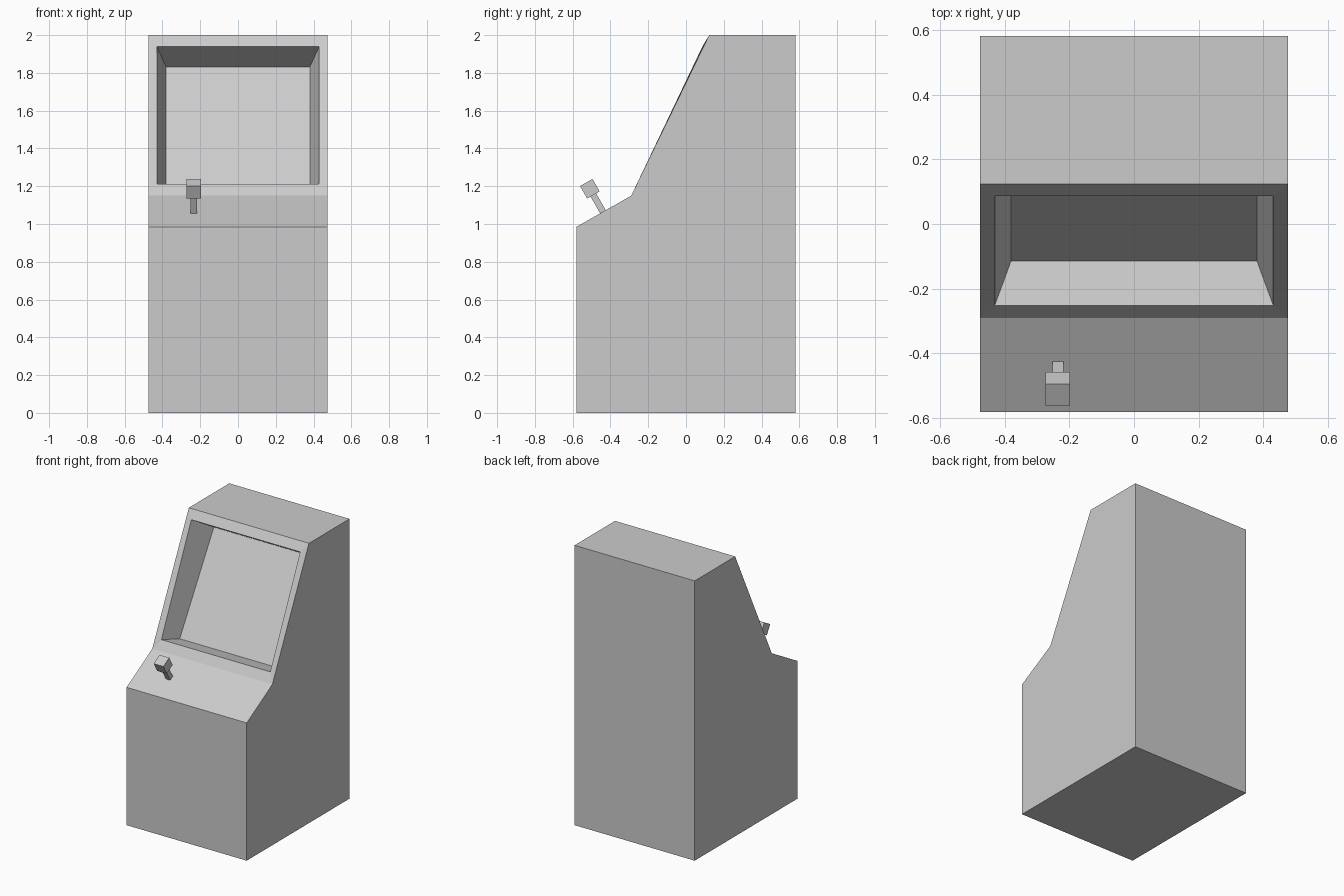
import bpy, bmesh, math
from mathutils import Vector, Matrix

if "Cube" in bpy.data.objects:
    bpy.data.objects.remove(bpy.data.objects["Cube"])

HALF_W = 0.475


def add_object(name, bm):
    mesh = bpy.data.meshes.new(name)
    bm.to_mesh(mesh)
    bm.free()
    obj = bpy.data.objects.new(name, mesh)
    bpy.context.collection.objects.link(obj)
    return obj


def fit_face(face, half_x, low, high):
    """Move a quad to a left/right symmetric panel with given (y, z) edges."""
    mid = sum(v.co.z for v in face.verts) / 4
    for v in face.verts:
        y, z = high if v.co.z > mid else low
        v.co = Vector((math.copysign(half_x, v.co.x), y, z))


# Cabinet: side profile extruded across the width
profile = [(-0.58, 0), (0.58, 0), (0.58, 2), (0.123, 2), (-0.29, 1.15), (-0.58, 0.985)]
bm = bmesh.new()
side = bm.faces.new([bm.verts.new((-HALF_W, y, z)) for y, z in profile])
ext = bmesh.ops.extrude_face_region(bm, geom=[side], use_keep_orig=True)
bmesh.ops.translate(bm, vec=(2 * HALF_W, 0, 0),
                    verts=[g for g in ext["geom"] if isinstance(g, bmesh.types.BMVert)])
bmesh.ops.recalc_face_normals(bm, faces=bm.faces[:])

# Screen: inset the sloped front for the frame, then again for the sunken panel
slope = next(f for f in bm.faces if len(f.verts) == 4
             and (f.calc_center_median() - Vector((0, -0.083, 1.575))).length < 0.05)
for half_x, low, high in [(0.43, (-0.251, 1.212), (0.087, 1.94)),
                          (0.38, (-0.115, 1.18), (0.27, 1.83))]:
    bmesh.ops.inset_individual(bm, faces=[slope], thickness=0.03, use_even_offset=True)
    fit_face(slope, half_x, low, high)
bm.normal_update()
add_object("cabinet", bm)

# Joystick: boxes standing square to the control panel
tilt = math.atan2(0.165, 0.29)
base = Matrix.Translation((-0.235, -0.44, 1.065)) @ Matrix.Rotation(tilt, 4, 'X')


def joystick_part(name, width, bottom, top):
    bm = bmesh.new()
    place = (base @ Matrix.Translation((0, 0, (bottom + top) / 2))
             @ Matrix.Diagonal((width, width, top - bottom, 1)))
    bmesh.ops.create_cube(bm, size=1, matrix=place)
    add_object(name, bm)


joystick_part("joystick_stem", 0.034, -0.01, 0.105)
joystick_part("joystick_knob", 0.076, 0.102, 0.178)
